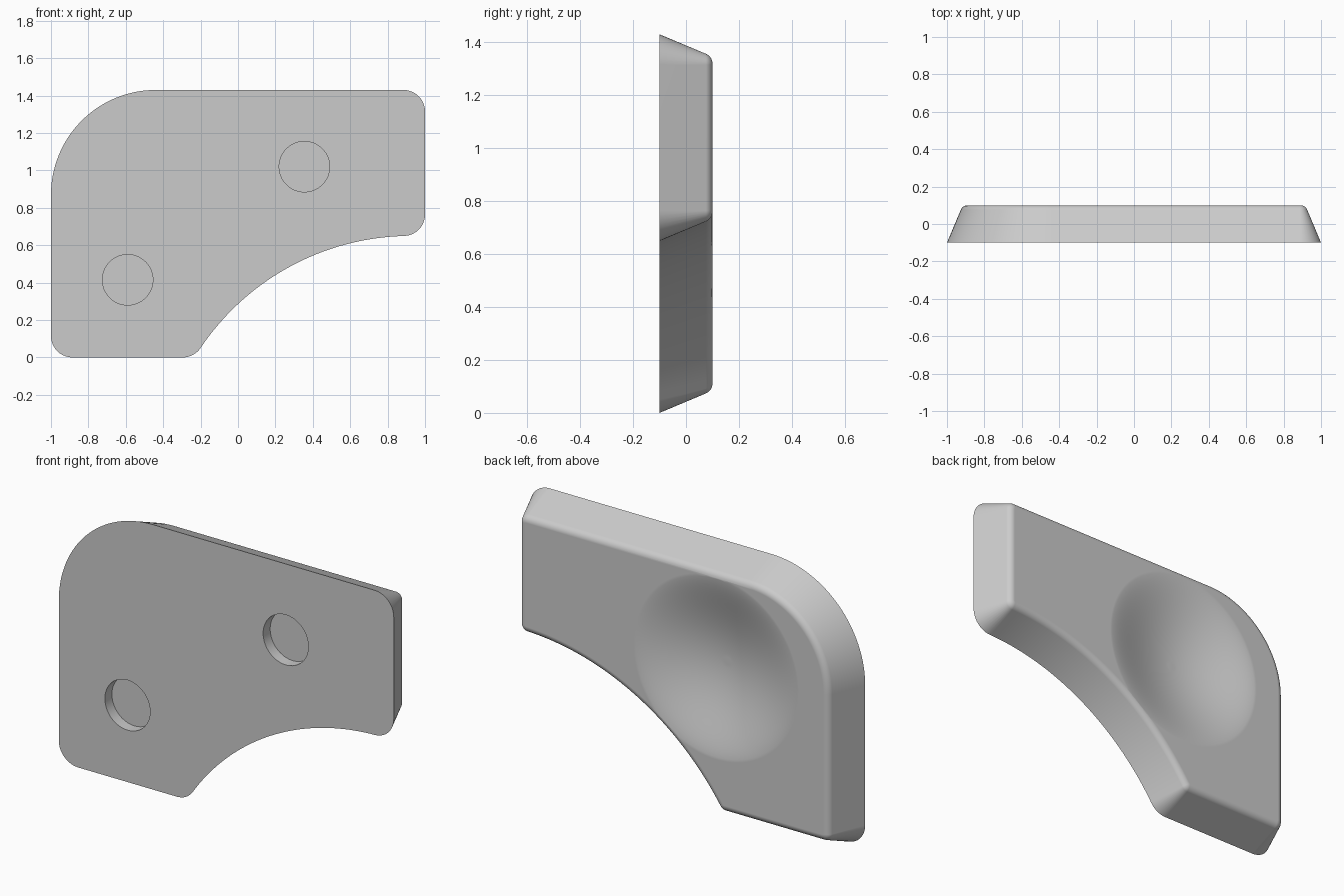
import bpy, bmesh
from math import sin, cos, tan, atan2, sqrt, radians, pi

cube = bpy.data.objects.get("Cube")
if cube:
    bpy.data.objects.remove(cube, do_unlink=True)

grey = bpy.data.materials.new("plain grey")
grey.use_nodes = True
grey.diffuse_color = (0.6, 0.6, 0.6, 1)
grey.node_tree.nodes["Principled BSDF"].inputs["Base Color"].default_value = grey.diffuse_color


def loft(name, rings):
    """Solid skinned through rings of equal length, capped at both ends."""
    bm = bmesh.new()
    loops = [[bm.verts.new(p) for p in ring] for ring in rings]
    n = len(loops[0])
    for a, b in zip(loops, loops[1:]):
        for i in range(n):
            j = (i + 1) % n
            bm.faces.new((a[i], a[j], b[j], b[i]))
    bm.faces.new(loops[0])
    bm.faces.new(loops[-1])
    bmesh.ops.recalc_face_normals(bm, faces=bm.faces[:])
    mesh = bpy.data.meshes.new(name)
    bm.to_mesh(mesh)
    bm.free()
    mesh.materials.append(grey)
    obj = bpy.data.objects.new(name, mesh)
    bpy.context.collection.objects.link(obj)
    return obj


def circle(cx, cz, r, y, n):
    return [(cx + r * cos(2 * pi * i / n), y, cz + r * sin(2 * pi * i / n)) for i in range(n)]


# Outline: corner arcs joined by straight edges, with one large concave arc
W, H, R = 1.0, 1.43, 0.115
BIG = 0.56
SX, SZ, SR = 0.925, -0.706, 1.356
low_x = SX - sqrt((SR + R) ** 2 - (R - SZ) ** 2)
low_a = atan2(SZ - R, SX - low_x)
tip_x = W - R
tip_z = SZ + sqrt((SR + R) ** 2 - (tip_x - SX) ** 2)
tip_a = atan2(SZ - tip_z, SX - tip_x)

# centre x, centre z, radius, growth with inset, start angle, end angle, steps
arcs = [
    (-W + R, R, R, -1, pi, 1.5 * pi, 10),
    (low_x, R, R, -1, -pi / 2, low_a, 8),
    (SX, SZ, SR, 1, low_a + pi, tip_a + pi, 40),
    (tip_x, tip_z, R, -1, tip_a, 0, 10),
    (W - R, H - R, R, -1, 0, pi / 2, 10),
    (-W + BIG, H - BIG, BIG, -1, pi / 2, pi, 28),
]


def outline(y, inset):
    pts = []
    for k, (cx, cz, r, grow, a0, a1, n) in enumerate(arcs):
        # the concave arc shares its end points with its neighbours
        steps = range(1, n) if grow > 0 else range(n + 1)
        for i in steps:
            a = a0 + (a1 - a0) * i / n
            rr = r + grow * inset
            pts.append((cx + rr * cos(a), y, cz + rr * sin(a)))
    return pts


# Drafted sides ending in a rounded back edge
FRONT, BACK, DRAFT, ROUND = -0.1, 0.1, 0.42, 0.04
tilt = atan2(DRAFT, 1)
turn = pi / 2 - tilt
centre = DRAFT * (BACK - FRONT) + ROUND * tan(turn / 2)
rings = [outline(FRONT, 0)]
for i in range(8):
    a = tilt + turn * i / 7
    rings.append(outline(BACK - ROUND + ROUND * sin(a), centre - ROUND * cos(a)))
plate = loft("plate", rings)

# Shallow dish with a softly blended rim
DISH_R, DEPTH, N = 0.5, 0.1, 96
dish_rings = [circle(-0.25, 0.84, DISH_R, BACK + 0.1, N)]
for i in range(25):
    t = 1 - i / 25
    fall = (1 - t * t) ** 1.6
    dish_rings.append(circle(-0.25, 0.84, DISH_R * t, BACK + 0.0005 - DEPTH * fall, N))
cutters = [loft("dish_cutter", dish_rings)]

# Two round pockets in the front
for x, z in ((-0.59, 0.415), (0.355, 1.02)):
    cutters.append(loft("pocket_cutter", [circle(x, z, 0.135, y, 64) for y in (FRONT - 0.1, FRONT + 0.06)]))

bpy.context.view_layer.objects.active = plate
for cutter in cutters:
    cutter.hide_render = True
    mod = plate.modifiers.new("cut", "BOOLEAN")
    mod.operation = "DIFFERENCE"
    mod.solver = "EXACT"
    mod.object = cutter
    bpy.ops.object.modifier_apply(modifier=mod.name)
    bpy.data.objects.remove(cutter, do_unlink=True)

# Smooth curves, crisp front rim and pocket edges
bpy.ops.object.select_all(action="DESELECT")
plate.select_set(True)
bpy.ops.object.shade_smooth_by_angle(angle=radians(30))
weighted = plate.modifiers.new("weighted_normals", "WEIGHTED_NORMAL")
weighted.keep_sharp = True
